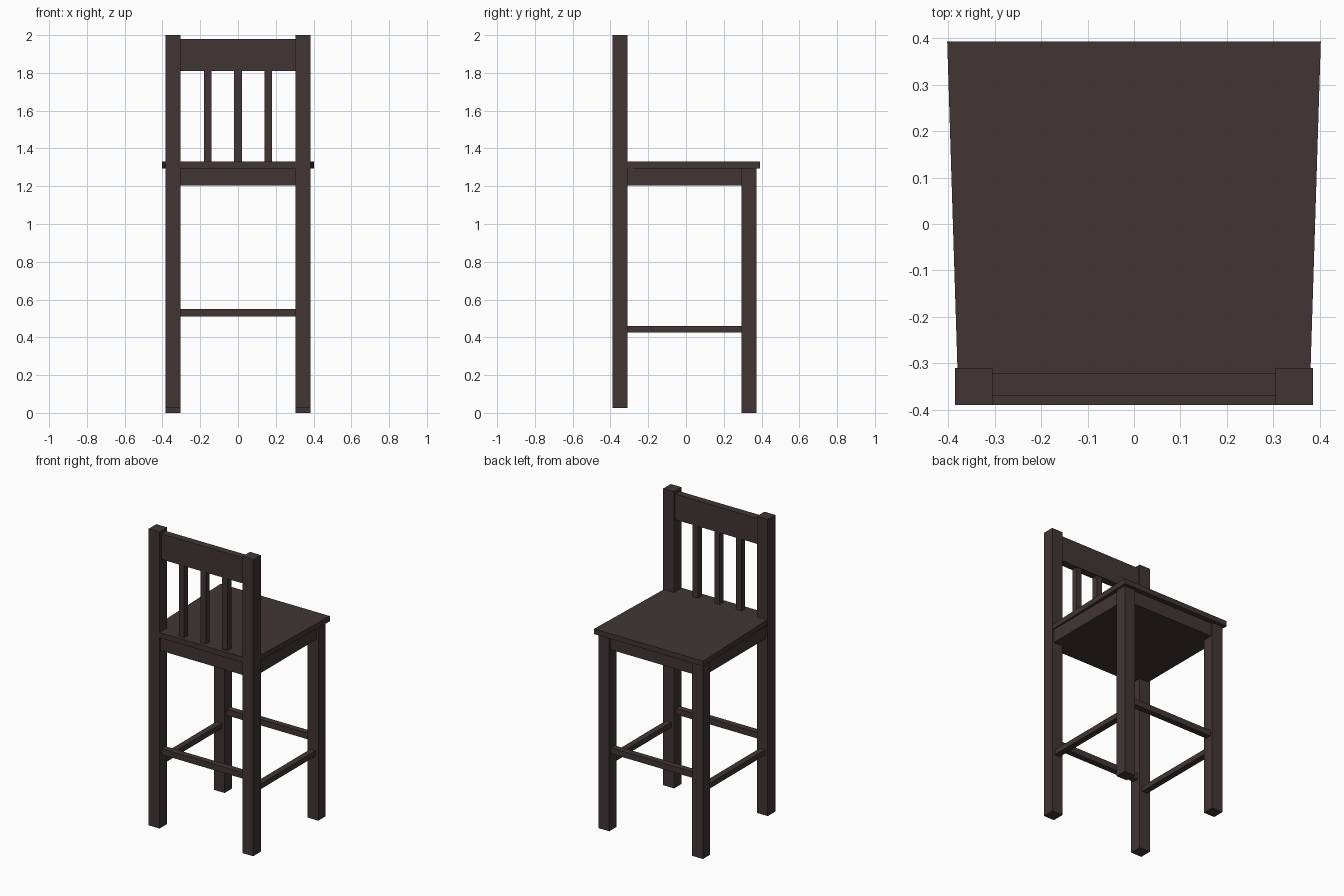
import bpy
import bmesh

cube = bpy.data.objects.get("Cube")
if cube:
    bpy.data.objects.remove(cube, do_unlink=True)

wood = bpy.data.materials.new("dark_brown_wood")
wood.use_nodes = True
colour = (0.054, 0.036, 0.036, 1)
wood.diffuse_color = colour
bsdf = wood.node_tree.nodes["Principled BSDF"]
bsdf.inputs["Base Color"].default_value = colour
bsdf.inputs["Roughness"].default_value = 0.8


def prism(name, outline, z0, z1):
    """Extrude a flat outline upwards from z0 to z1."""
    bm = bmesh.new()
    face = bm.faces.new([bm.verts.new((x, y, z0)) for x, y in outline])
    extruded = bmesh.ops.extrude_face_region(bm, geom=[face])["geom"]
    top = [v for v in extruded if isinstance(v, bmesh.types.BMVert)]
    bmesh.ops.translate(bm, verts=top, vec=(0, 0, z1 - z0))
    bmesh.ops.recalc_face_normals(bm, faces=bm.faces)
    mesh = bpy.data.meshes.new(name)
    bm.to_mesh(mesh)
    bm.free()
    mesh.materials.append(wood)
    obj = bpy.data.objects.new(name, mesh)
    bpy.context.collection.objects.link(obj)
    return obj


def box(name, xs, ys, zs):
    (x0, x1), (y0, y1) = sorted(xs), sorted(ys)
    return prism(name, [(x0, y0), (x1, y0), (x1, y1), (x0, y1)], *zs)


INNER, OUTER = 0.305, 0.385      # leg faces across x
POST_Y = (-0.39, -0.31)          # tall posts carrying the backrest
LEG_Y = (0.295, 0.372)           # short legs

# Legs and side stretchers, mirrored across x
for side, s in (("left", 1), ("right", -1)):
    box(f"{side}_tall_post", (s * INNER, s * OUTER), POST_Y, (0.025, 2))
    box(f"{side}_short_leg", (s * INNER, s * OUTER), LEG_Y, (0, 1.295))
    box(f"{side}_stretcher", (s * 0.325, s * 0.365), (POST_Y[1], LEG_Y[0]), (0.425, 0.46))

# Cross stretchers
for name, y in (("post_stretcher", -0.35), ("leg_stretcher", 0.335)):
    box(name, (-INNER, INNER), (y - 0.02, y + 0.02), (0.51, 0.55))

# Apron block under the seat
box("apron", (-0.373, 0.373), (-0.378, 0.36), (1.205, 1.295))

# Tapered seat, notched around the posts
half = [(INNER, -0.39), (INNER, -0.31), (0.38, -0.31), (0.402, 0.393)]
prism("seat", half + [(-x, y) for x, y in reversed(half)], 1.295, 1.33)

# Backrest rail and slats
box("backrest_rail", (-INNER, INNER), (-0.37, -0.322), (1.81, 1.98))
for i, x in enumerate((-0.16, 0, 0.16)):
    box(f"backrest_slat_{i + 1}", (x - 0.02, x + 0.02), (-0.366, -0.326), (1.33, 1.81))
